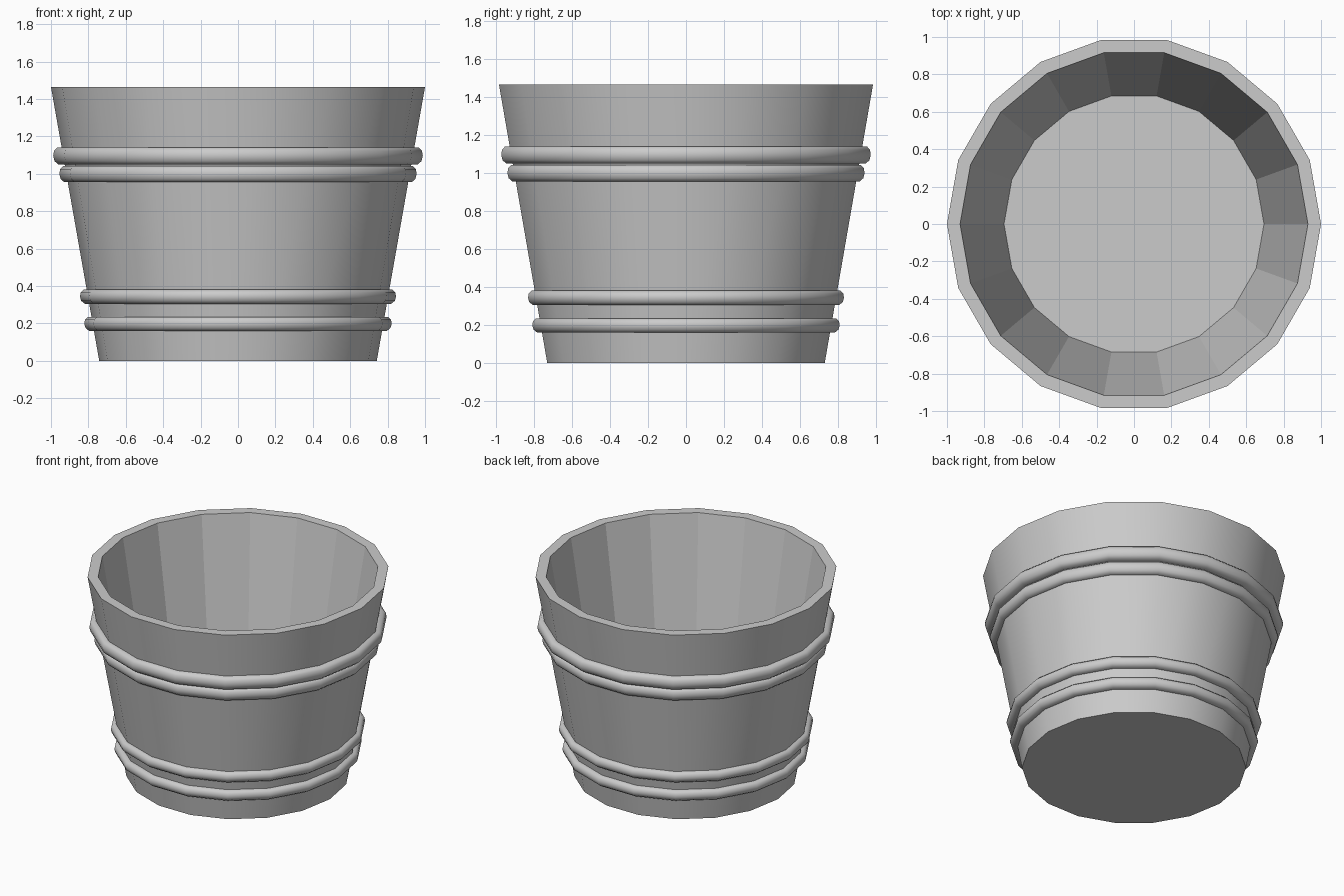
import bpy, bmesh, math

if "Cube" in bpy.data.objects:
    bpy.data.objects.remove(bpy.data.objects["Cube"])

SIDES = 18

def lathe(name, profile, cap_first=False, cap_last=False, flat_from=None, sharp=35):
    """Revolve (radius, z) points; bands from index flat_from on stay faceted."""
    bm = bmesh.new()
    rings = [[bm.verts.new((r * math.cos(2 * math.pi * i / SIDES),
                            r * math.sin(2 * math.pi * i / SIDES), z))
              for i in range(SIDES)] for r, z in profile]
    flat = set()
    for k in range(len(rings) - 1):
        a, b = rings[k], rings[k + 1]
        for i in range(SIDES):
            j = (i + 1) % SIDES
            f = bm.faces.new((a[i], a[j], b[j], b[i]))
            f.index = -1
            if flat_from is not None and k >= flat_from:
                flat.add(f)
    if cap_first:
        flat.add(bm.faces.new(rings[0][::-1]))
    if cap_last:
        flat.add(bm.faces.new(rings[-1]))
    for f in bm.faces:
        f.smooth = f not in flat
    for e in bm.edges:
        if len(e.link_faces) == 2 and e.calc_face_angle(0) > math.radians(sharp):
            e.smooth = False
    me = bpy.data.meshes.new(name)
    bm.to_mesh(me)
    bm.free()
    ob = bpy.data.objects.new(name, me)
    bpy.context.collection.objects.link(ob)
    return ob

# Tapered tub: outer wall, rim, faceted inner wall, floor
lathe("tub", [(0.742, 0), (1.0, 1.465), (0.93, 1.465), (0.695, 0.06)],
      cap_first=True, cap_last=True, flat_from=1)

# Rounded hoops: (name, outer radius, bottom z, top z)
HOOPS = [("upper_hoop_top", 0.988, 1.05, 1.14),
         ("upper_hoop_bottom", 0.955, 0.955, 1.042),
         ("lower_hoop_top", 0.845, 0.305, 0.38),
         ("lower_hoop_bottom", 0.822, 0.16, 0.235)]
for name, outer, z0, z1 in HOOPS:
    h = z1 - z0
    m = (z0 + z1) / 2
    body = 0.742 + 0.258 * m / 1.465
    lathe(name, [(body - 0.015, z0), (outer - 0.026, z0), (outer - 0.007, z0 + 0.2 * h),
                 (outer, m), (outer - 0.004, z1 - 0.2 * h), (outer - 0.02, z1),
                 (body - 0.005, z1)], sharp=60)
